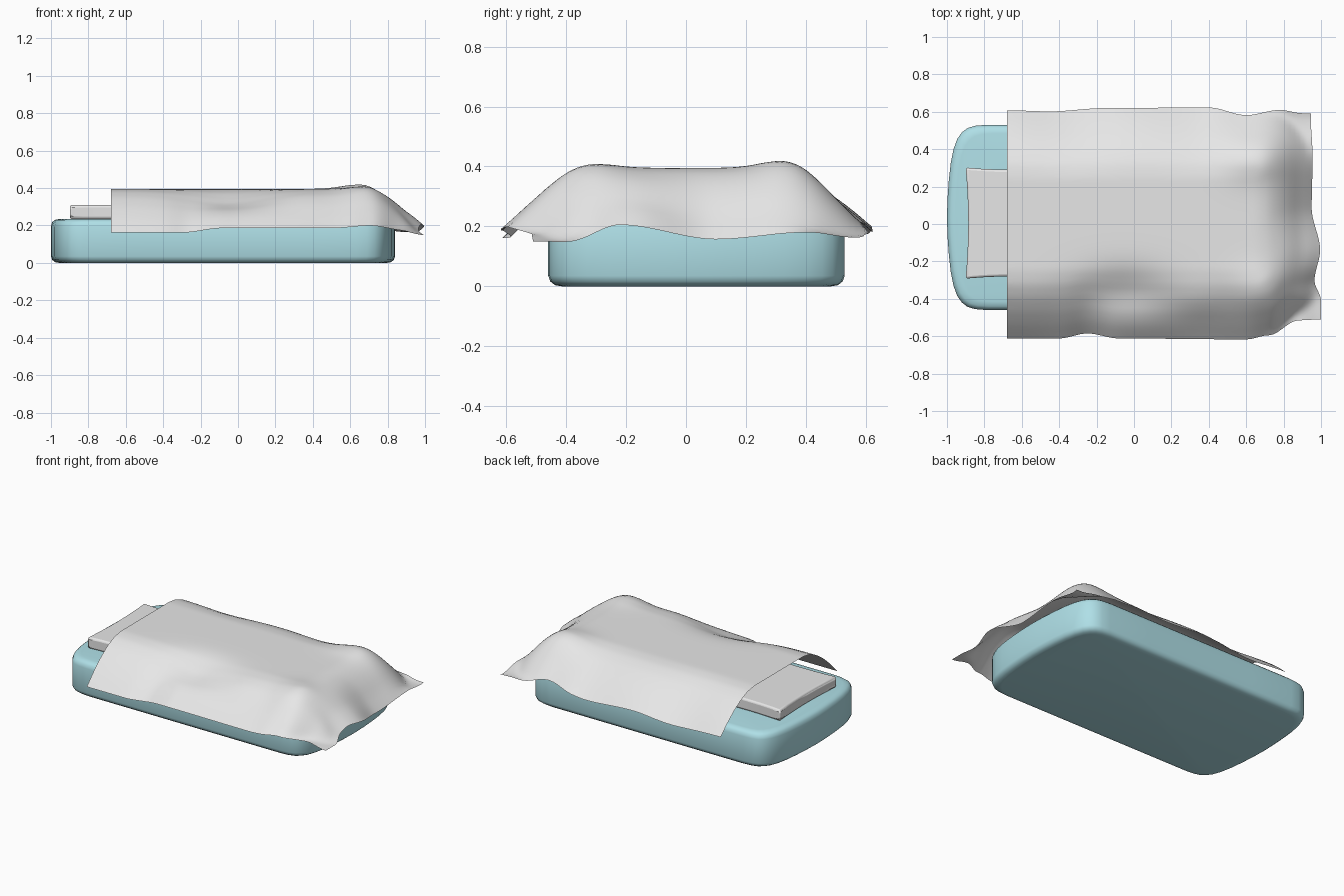
import bpy, bmesh, math

if "Cube" in bpy.data.objects:
    bpy.data.objects.remove(bpy.data.objects["Cube"])


def material(name, rgb):
    m = bpy.data.materials.new(name)
    m.diffuse_color = (*rgb, 1)
    m.use_nodes = True
    m.node_tree.nodes["Principled BSDF"].inputs["Base Color"].default_value = m.diffuse_color
    return m


TEAL = material("pale teal", (0.44, 0.76, 0.82))
GREY = material("light grey", (0.8, 0.8, 0.8))


def finish(bm, name, mat, angle):
    bmesh.ops.recalc_face_normals(bm, faces=bm.faces)
    me = bpy.data.meshes.new(name)
    bm.to_mesh(me)
    bm.free()
    me.materials.append(mat)
    ob = bpy.data.objects.new(name, me)
    bpy.context.collection.objects.link(ob)
    bpy.ops.object.select_all(action='DESELECT')
    ob.select_set(True)
    bpy.context.view_layer.objects.active = ob
    bpy.ops.object.shade_smooth_by_angle(angle=math.radians(angle))
    return ob


def interp(pts, x):
    """Smooth interpolation through sorted (x, value) points."""
    if x <= pts[0][0]:
        return pts[0][1]
    for (x0, a), (x1, b) in zip(pts, pts[1:]):
        if x <= x1:
            t = (x - x0) / (x1 - x0)
            return a + (b - a) * t * t * (3 - 2 * t)
    return pts[-1][1]


def bump(x, y, cx, cy, sx, sy):
    return math.exp(-((x - cx) / sx) ** 2 - ((y - cy) / sy) ** 2)


# Mattress: bowed, round-cornered outline lofted through a rounded side profile
quarter = [(.92, 0), (.917, .1), (.91, .2), (.90, .29), (.885, .365), (.865, .42),
           (.84, .455), (.81, .478), (.77, .49), (.71, .495), (.4, .495), (0, .495)]
outline = quarter + [(-x, y) for x, y in reversed(quarter[:-1])]
outline += [(-x, -y) for x, y in outline[1:-1]]
bm = bmesh.new()
rings = []
for inset, z in [(.045, 0), (.022, .004), (.007, .016), (0, .035),
                 (0, .195), (.006, .217), (.02, .23), (.045, .235)]:
    rings.append([bm.verts.new((-.08 + x * (1 - inset / .92), .035 + y * (1 - inset / .495), z))
                  for x, y in outline])
for a, b in zip(rings, rings[1:]):
    for i in range(len(a)):
        j = (i + 1) % len(a)
        bm.faces.new((a[i], a[j], b[j], b[i]))
bm.faces.new(rings[0])
bm.faces.new(rings[-1])
finish(bm, "mattress", TEAL, 50)

# Pillow: thin slab with slightly pinched-in sides
bm = bmesh.new()
bmesh.ops.create_cube(bm, size=2)
bmesh.ops.subdivide_edges(bm, edges=bm.edges, cuts=5, use_grid_fill=True)
for v in bm.verts:
    x, y, z = v.co
    v.co = (-.65 + x * (.25 - .014 * (1 - y * y)),
            .005 + y * (.297 - .012 * (1 - x * x)), .2725 + z * .0375)
pillow = finish(bm, "pillow", GREY, 40)
bev = pillow.modifiers.new("soft edges", 'BEVEL')
bev.width = .014
bev.segments = 3
bev.limit_method = 'ANGLE'

# Blanket: draped sheet with wavy hems, dents and folds
front_y = [(-.68, -.612), (-.4, -.612), (-.25, -.585), (-.08, -.612), (.6, -.617), (.72, -.595), (.88, -.515), (1, -.51)]
back_y = [(-.68, .608), (-.45, .602), (-.15, .62), (.4, .623), (.6, .582), (.78, .61), (.9, .592)]
right_x = [(-.61, 1.0), (-.5, 1.0), (-.38, .965), (-.2, .995), (.05, .95), (.35, .955), (.6, .945)]
front_z = [(-.68, .162), (-.3, .162), (-.08, .186), (.5, .186), (.72, .2), (.88, .185), (1, .15)]
back_z = [(-.68, .19), (-.35, .175), (-.05, .2), (.3, .18), (.6, .215), (.8, .175), (.95, .17)]
right_z = [(-.6, .16), (-.52, .148), (-.4, .148), (-.22, .205), (.1, .157), (.42, .182), (.58, .155), (.62, .19)]
drop = [(0, 0), (.2, .055), (.4, .2), (.6, .42), (.8, .69), (1, 1)]


def linear(pts, x):
    for (x0, a), (x1, b) in zip(pts, pts[1:]):
        if x <= x1:
            return a + (b - a) * (x - x0) / (x1 - x0)
    return pts[-1][1]


def blanket_point(u, v):
    y0 = -.61 + 1.22 * v
    x = -.68 + (interp(right_x, y0) + .68) * u
    lo, hi = interp(front_y, x), interp(back_y, x)
    y = lo + (hi - lo) * v
    rx = interp(right_x, y0)
    # normalised distance past the flat top toward each hem
    tx = max(0, (x - .66) / (rx - .66))
    half = -lo if y < 0 else hi
    ty = max(0, (abs(y) - .25) / (half - .25))
    t = min(1, (tx ** 2.4 + ty ** 2.4) ** (1 / 2.4))
    side_z = interp(front_z if y < 0 else back_z, x)
    end_z = interp(right_z, y)
    w = tx ** 2 / (tx ** 2 + ty ** 2 + 1e-6)
    hem = side_z + (end_z - side_z) * w
    z = .395 - (.395 - hem) * linear(drop, t)
    # folds fade out at the hem
    k = 1 - t ** 3
    z -= .055 * k * bump(x, y, -.05, -.37, .24, .13)
    z += .045 * k * bump(x, y, .64, .38, .16, .13)
    z += .03 * k * bump(x, y, .68, -.38, .14, .14)
    z -= .02 * k * bump(x, y, .9, .1, .05, .4)
    z += .012 * k * bump(x, y, .35, -.42, .15, .1)
    z += .008 * k * ty * math.sin(9 * x + 1)
    return x, y, z


NU, NV = 72, 60
bm = bmesh.new()
grid = [[bm.verts.new(blanket_point(i / NU, j / NV)) for j in range(NV + 1)] for i in range(NU + 1)]
for i in range(NU):
    for j in range(NV):
        bm.faces.new((grid[i][j], grid[i + 1][j], grid[i + 1][j + 1], grid[i][j + 1]))
for _ in range(2):
    bmesh.ops.smooth_vert(bm, verts=[v for v in bm.verts if not v.is_boundary], factor=.5,
                          use_axis_x=True, use_axis_y=True, use_axis_z=True)
blanket = finish(bm, "blanket", GREY, 80)
if blanket.data.polygons[0].normal.z < 0:
    blanket.data.flip_normals()
